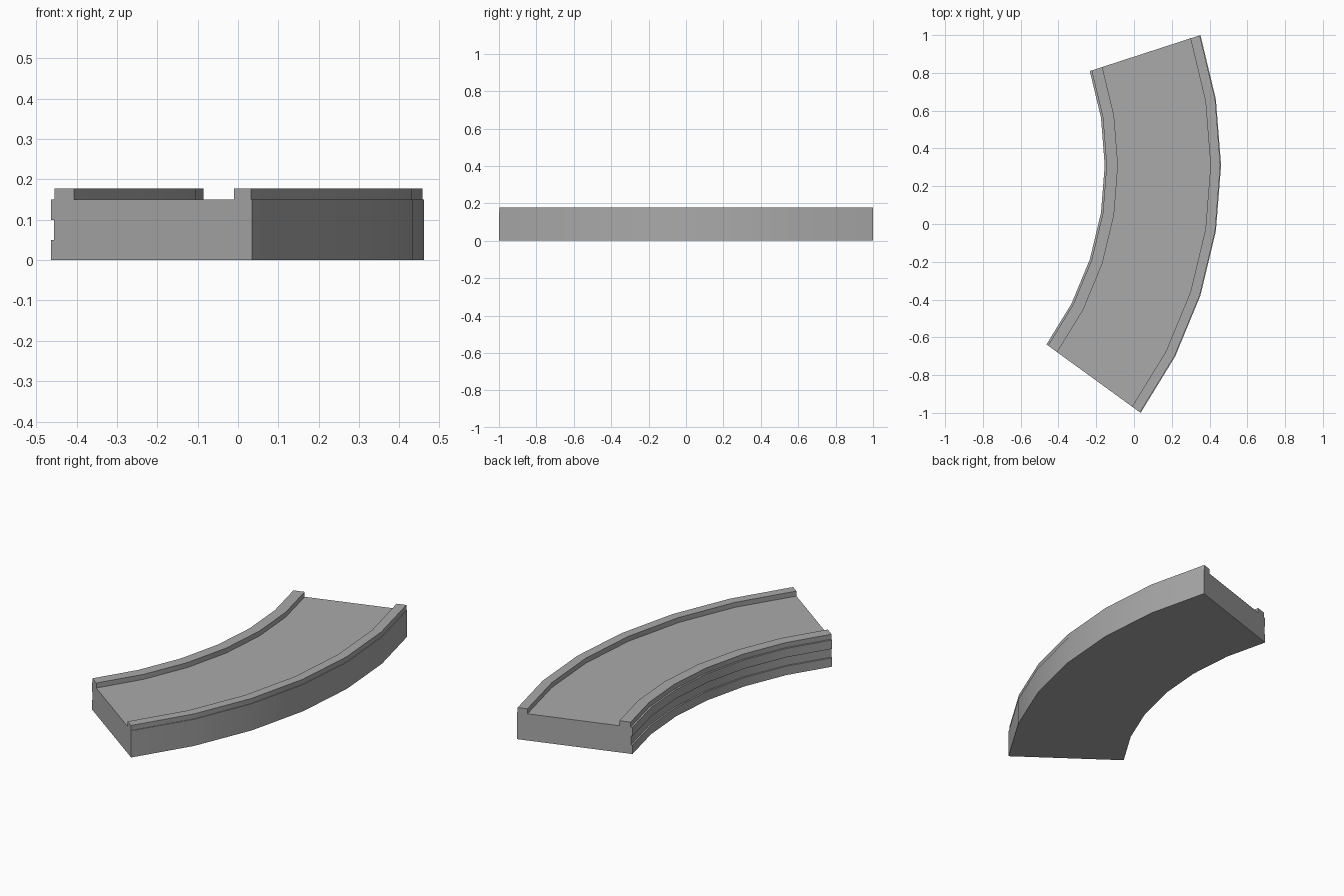
import bpy
import bmesh
from math import sin, cos, radians

cube = bpy.data.objects.get("Cube")
if cube:
    bpy.data.objects.remove(cube, do_unlink=True)

CENTRE_X, CENTRE_Y = -1.769, 0.311
R_IN, R_OUT = 1.614, 2.23
DECK, TOP = 0.15, 0.178
ANGLES = [radians(-36 + 9 * i) for i in range(7)]

grey = bpy.data.materials.new("concrete grey")
grey.use_nodes = True
colour = (0.40, 0.40, 0.40, 1)
grey.diffuse_color = colour
grey.node_tree.nodes["Principled BSDF"].inputs["Base Color"].default_value = colour


def sweep(name, profile):
    """Sweep a closed (radius, height) profile along the bend."""
    bm = bmesh.new()
    rings = [[bm.verts.new((CENTRE_X + r * cos(a), CENTRE_Y + r * sin(a), z))
              for r, z in profile] for a in ANGLES]
    n = len(profile)
    for ring, following in zip(rings, rings[1:]):
        for i in range(n):
            j = (i + 1) % n
            bm.faces.new((ring[i], ring[j], following[j], following[i]))
    bm.faces.new(rings[0])
    bm.faces.new(rings[-1])
    bmesh.ops.recalc_face_normals(bm, faces=bm.faces)
    mesh = bpy.data.meshes.new(name)
    bm.to_mesh(mesh)
    bm.free()
    mesh.materials.append(grey)
    obj = bpy.data.objects.new(name, mesh)
    bpy.context.collection.objects.link(obj)
    bpy.ops.object.select_all(action="DESELECT")
    obj.select_set(True)
    bpy.context.view_layer.objects.active = obj
    bpy.ops.object.shade_smooth_by_angle(angle=radians(30))


def rail(name, r0, r1):
    sweep(name, [(r0, DECK), (r1, DECK), (r1, TOP), (r0, TOP)])


# Slab with a shallow groove along the inside of the bend
groove = R_IN + 0.009
sweep("road_slab", [(R_IN, 0), (R_OUT, 0), (R_OUT, DECK), (R_IN, DECK),
                    (R_IN, 0.10), (groove, 0.10), (groove, 0.05), (R_IN, 0.05)])

# Low kerbs along both edges
rail("inner_kerb", R_IN + 0.010, R_IN + 0.070)
rail("outer_kerb", R_OUT - 0.056, R_OUT - 0.004)
